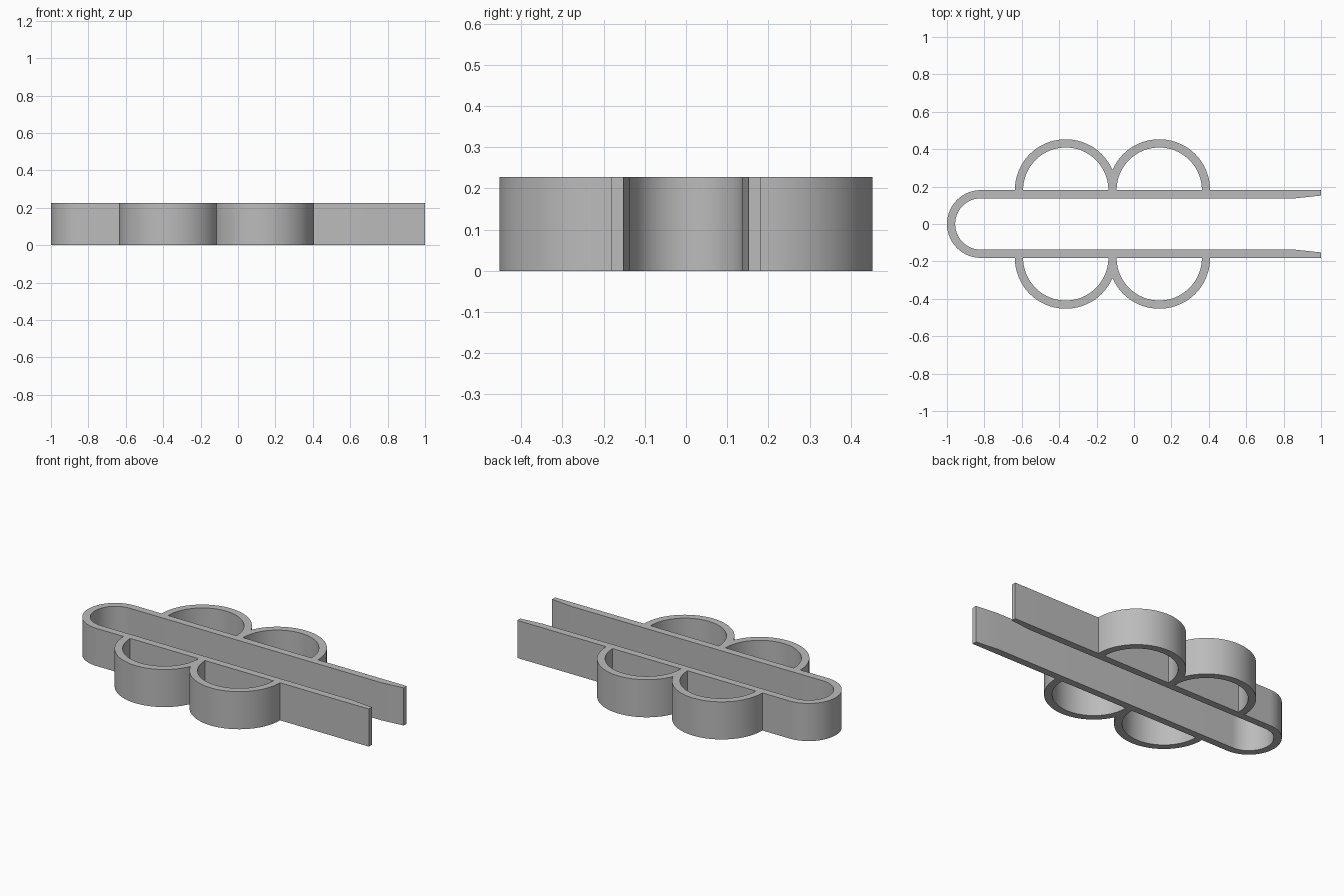
import bpy, bmesh
from math import pi, cos, sin, acos

cube = bpy.data.objects.get("Cube")
if cube:
    bpy.data.objects.remove(cube, do_unlink=True)

HEIGHT = 0.227
ARM_OUT, ARM_IN = 0.181, 0.137      # half widths of the long clip
BEND_X = -0.819                     # centre of the round bend
LOOP_OUT, LOOP_IN = 0.272, 0.228    # loop radii
LOOP_X, MID_X = 0.135, -0.115       # loop centre, plane where loops meet

grey = bpy.data.materials.new("grey plastic")
grey.use_nodes = True
grey.diffuse_color = (0.5, 0.5, 0.5, 1)
grey.node_tree.nodes["Principled BSDF"].inputs["Base Color"].default_value = (0.5, 0.5, 0.5, 1)


def arc(cx, cy, r, start, end, steps):
    angles = [start + (end - start) * i / steps for i in range(steps + 1)]
    return [(cx + r * cos(a), cy + r * sin(a)) for a in angles]


def add_band(bm, outer, inner, seam=0, caps=True):
    """Upright wall between two outlines; the first `seam` outer quads stay open."""
    rings = [[bm.verts.new((x, y, z)) for x, y in line]
             for line in (outer, inner) for z in (0, HEIGHT)]
    ob, ot, ib, it = rings
    for i in range(len(outer) - 1):
        j = i + 1
        bm.faces.new((ot[i], ot[j], it[j], it[i]))
        bm.faces.new((ob[i], ib[i], ib[j], ob[j]))
        bm.faces.new((ib[i], it[i], it[j], ib[j]))
        if i >= seam:
            bm.faces.new((ob[i], ob[j], ot[j], ot[i]))
    if caps:
        for i in (0, -1):
            bm.faces.new((ob[i], ot[i], it[i], ib[i]))


def finish(bm, name):
    bmesh.ops.remove_doubles(bm, verts=bm.verts, dist=0.0001)
    bmesh.ops.recalc_face_normals(bm, faces=bm.faces)
    mesh = bpy.data.meshes.new(name)
    bm.to_mesh(mesh)
    bm.free()
    mesh.materials.append(grey)
    obj = bpy.data.objects.new(name, mesh)
    bpy.context.collection.objects.link(obj)
    bpy.ops.object.select_all(action='DESELECT')
    obj.select_set(True)
    bpy.context.view_layer.objects.active = obj
    bpy.ops.object.shade_smooth_by_angle(angle=pi / 6)
    return obj


# Long U-shaped clip with tapered tips
bm = bmesh.new()
tip = 0.152
outer = ([(1, ARM_OUT), (0.86, ARM_OUT)]
         + arc(BEND_X, 0, ARM_OUT, pi / 2, 3 * pi / 2, 48)
         + [(0.86, -ARM_OUT), (1, -ARM_OUT)])
inner = ([(1, tip), (0.86, ARM_IN)]
         + arc(BEND_X, 0, ARM_IN, pi / 2, 3 * pi / 2, 48)
         + [(0.86, -ARM_IN), (1, -tip)])
add_band(bm, outer, inner)
finish(bm, "clip_arms")

# Pair of half-round loops on each arm, merged where they meet
meet = acos((LOOP_X - MID_X) / LOOP_OUT)
SEAM = 8
for side, name in ((1, "back_loops"), (-1, "front_loops")):
    bm = bmesh.new()
    for flip in (1, -1):
        def outline(r):
            pts = (arc(LOOP_X, ARM_OUT, r, pi, pi - meet, SEAM)
                   + arc(LOOP_X, ARM_OUT, r, pi - meet, 0, 48)[1:])
            return [(MID_X + flip * (max(x, MID_X) - MID_X), side * y) for x, y in pts]
        add_band(bm, outline(LOOP_OUT), outline(LOOP_IN), seam=SEAM)
    finish(bm, name)
